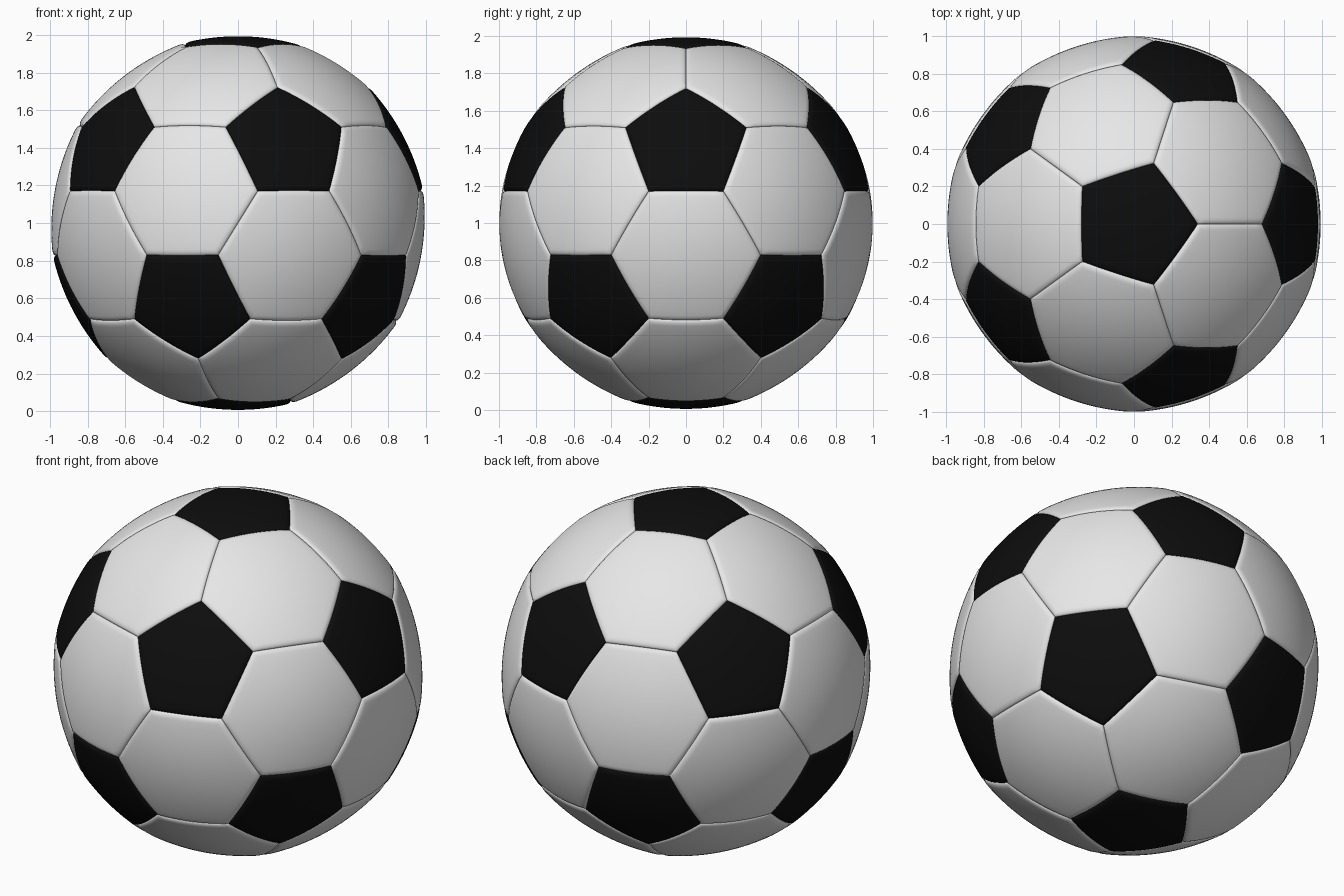
import bpy, bmesh, math
from mathutils import Vector

if "Cube" in bpy.data.objects:
    bpy.data.objects.remove(bpy.data.objects["Cube"])

BULGE = 0.84        # 0 = flat polyhedron, 1 = true sphere
SEAM_W, SEAM_D = 0.035, 0.016
SEGS = 10           # segments along each panel side


def material(name, value):
    m = bpy.data.materials.new(name)
    m.diffuse_color = (value, value, value, 1)
    m.use_nodes = True
    m.node_tree.nodes["Principled BSDF"].inputs["Base Color"].default_value = m.diffuse_color
    return m


def ico_points():
    pts = [Vector((0, 0, 1)), Vector((0, 0, -1))]
    el = math.atan(0.5)
    for k in range(5):
        for az, e in ((72 * k, el), (72 * k + 36, -el)):
            a = math.radians(az)
            pts.append(Vector((math.cos(e) * math.cos(a), math.cos(e) * math.sin(a), math.sin(e))))
    return pts


def ordered(corners):
    # Sort the corners counter-clockwise as seen from outside
    c = sum(corners, Vector()) / len(corners)
    n = c.normalized()
    u = (corners[0] - c).normalized()
    w = n.cross(u)
    return sorted(corners, key=lambda p: math.atan2((p - c).dot(w), (p - c).dot(u)))


def add_panel(bm, corners):
    # Puffed panel made of concentric rings, rolled down into the seam
    corners = ordered(corners)
    k = len(corners)
    c = sum(corners, Vector()) / k
    apothem = ((corners[0] + corners[1]) / 2 - c).length
    inner = 1 - SEAM_W / apothem
    rings = [inner * i / 9 for i in range(1, 10)]
    rings += [1 - SEAM_W / apothem * (1 - math.sin(math.radians(a))) for a in (15, 30, 45, 60, 75, 90)]

    def place(p, t):
        d = apothem * (1 - t)
        s = max(0.0, 1 - d / SEAM_W)
        drop = SEAM_D * (1 - math.sqrt(max(0.0, 1 - s * s)))
        r = p.length + BULGE * (1 - p.length) - drop
        return bm.verts.new(p.normalized() * r * SCALE + Vector((0, 0, 1)))

    rim = [corners[i].lerp(corners[(i + 1) % k], j / SEGS) for i in range(k) for j in range(SEGS)]
    n = len(rim)
    mid = place(c, 0)
    prev = None
    for t in rings:
        ring = [place(c.lerp(p, t), t) for p in rim]
        for i in range(n):
            j = (i + 1) % n
            if prev:
                bm.faces.new((prev[i], ring[i], ring[j], prev[j]))
            else:
                bm.faces.new((mid, ring[i], ring[j]))
        prev = ring


def make_panels(name, panels, mat):
    bm = bmesh.new()
    for p in panels:
        add_panel(bm, p)
    me = bpy.data.meshes.new(name)
    bm.to_mesh(me)
    bm.free()
    me.materials.append(mat)
    ob = bpy.data.objects.new(name, me)
    bpy.context.collection.objects.link(ob)
    bpy.ops.object.select_all(action='DESELECT')
    ob.select_set(True)
    bpy.context.view_layer.objects.active = ob
    bpy.ops.object.shade_smooth_by_angle(angle=math.radians(40))


# Truncated icosahedron corners on a unit sphere
ico = ico_points()
near = lambda a, b: 0.3 < a.dot(b) < 0.6
unit = ((2 * ico[0] + ico[2]) / 3).length
cut = lambda a, b: (2 * a + b) / 3 / unit
SCALE = 1.003

pentagons = [[cut(v, o) for o in ico if near(v, o)] for v in ico]
hexagons = []
for i, a in enumerate(ico):
    for j in range(i + 1, 12):
        for m in range(j + 1, 12):
            b, c = ico[j], ico[m]
            if near(a, b) and near(b, c) and near(a, c):
                hexagons.append([cut(p, q) for p in (a, b, c) for q in (a, b, c) if p is not q])

make_panels("black_pentagon_panels", pentagons, material("black leather", 0.004))
make_panels("white_hexagon_panels", hexagons, material("white leather", 0.8))
